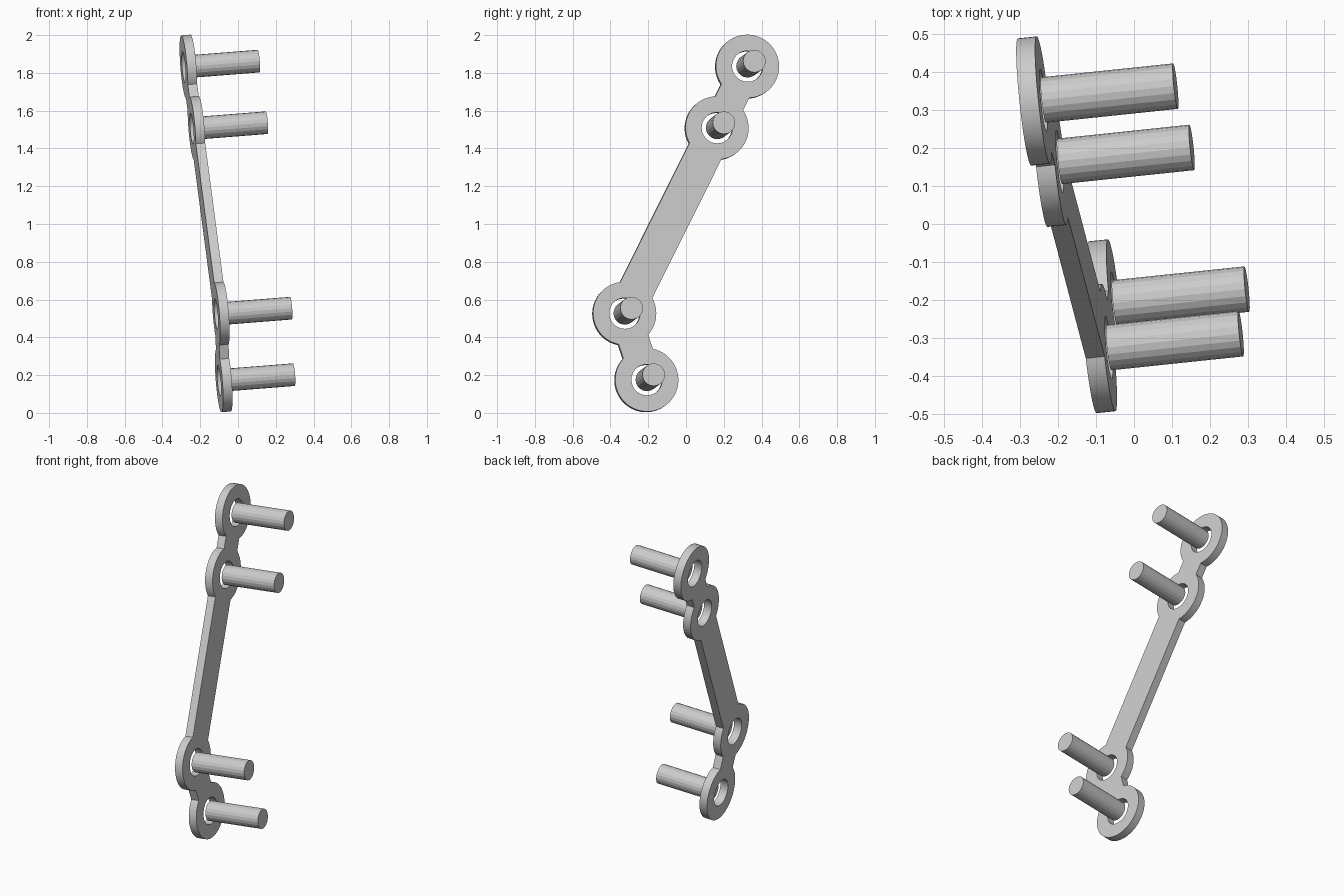
import bpy
import math
from mathutils import Matrix, Vector

cube = bpy.data.objects.get("Cube")
if cube:
    bpy.data.objects.remove(cube, do_unlink=True)

RING_R, HOLE_R, PIN_R = 0.168, 0.082, 0.06
THICK, PIN_LEN = 0.05, 0.35
ring_yz = [(-0.21, 0.173), (-0.327, 0.525), (0.162, 1.507), (0.323, 1.833)]
link_widths = [0.165, 0.19, 0.165]

# Tilted frame of the plate: local z runs along the pins
origin = Vector((-0.084, 0, 0))
n = Vector((1, 0.105, 0.079)).normalized()
u = (Vector((0, 1, 0)) - n * n.y).normalized()
v = n.cross(u)
frame = Matrix.Translation(origin) @ Matrix((u, v, n)).transposed().to_4x4()


def to_plane(y, z):
    """Point of the plate's middle plane seen at this y and z."""
    x = -(n.y * y + n.z * z) / n.x
    p = Vector((x, y, z))
    return Vector((p.dot(u), p.dot(v)))


def arc(center, start, end, steps):
    angles = [start + (end - start) * i / steps for i in range(steps + 1)]
    return [center + RING_R * Vector((math.cos(a), math.sin(a))) for a in angles]


def add_loop(curve, points):
    spline = curve.splines.new('POLY')
    spline.points.add(len(points) - 1)
    for slot, p in zip(spline.points, points):
        slot.co = (p.x, p.y, 0, 1)
    spline.use_cyclic_u = True


def direction(a, b):
    d = b - a
    return math.atan2(d.y, d.x)


centers = [to_plane(*c) for c in ring_yz]

# Outline: walk up one side of the chain of rings and down the other
walk = [0, 1, 2, 3, 2, 1]
outline = []
for k, here in enumerate(walk):
    before, after = walk[k - 1], walk[(k + 1) % len(walk)]
    half_in = math.asin(link_widths[min(here, before)] / 2 / RING_R)
    half_out = math.asin(link_widths[min(here, after)] / 2 / RING_R)
    start = direction(centers[here], centers[before]) + half_in
    end = direction(centers[here], centers[after]) - half_out
    while end <= start:
        end += math.tau
    steps = max(4, round((end - start) / math.tau * 64))
    outline += arc(centers[here], start, end, steps)

# Plate with four round holes, extruded from its flat profile
profile = bpy.data.curves.new("plate_profile", 'CURVE')
profile.dimensions = '2D'
profile.fill_mode = 'BOTH'
profile.extrude = THICK / 2
add_loop(profile, outline)
for c in centers:
    add_loop(profile, [c + HOLE_R * Vector((math.cos(a), math.sin(a)))
                       for a in (math.tau * i / 48 for i in range(48))])
plate = bpy.data.objects.new("linked_ring_plate", profile)
bpy.context.collection.objects.link(plate)
plate.matrix_world = frame
bpy.ops.object.select_all(action='DESELECT')
plate.select_set(True)
bpy.context.view_layer.objects.active = plate
bpy.ops.object.convert(target='MESH')
bpy.ops.object.shade_smooth_by_angle(angle=math.radians(30))

# Pins standing out from the centre of each hole
for i, c in enumerate(centers):
    bpy.ops.mesh.primitive_cylinder_add(vertices=20, radius=PIN_R, depth=PIN_LEN)
    pin = bpy.context.object
    pin.name = f"pin_{i + 1}"
    pin.matrix_world = frame @ Matrix.Translation((c.x, c.y, (THICK + PIN_LEN) / 2))
